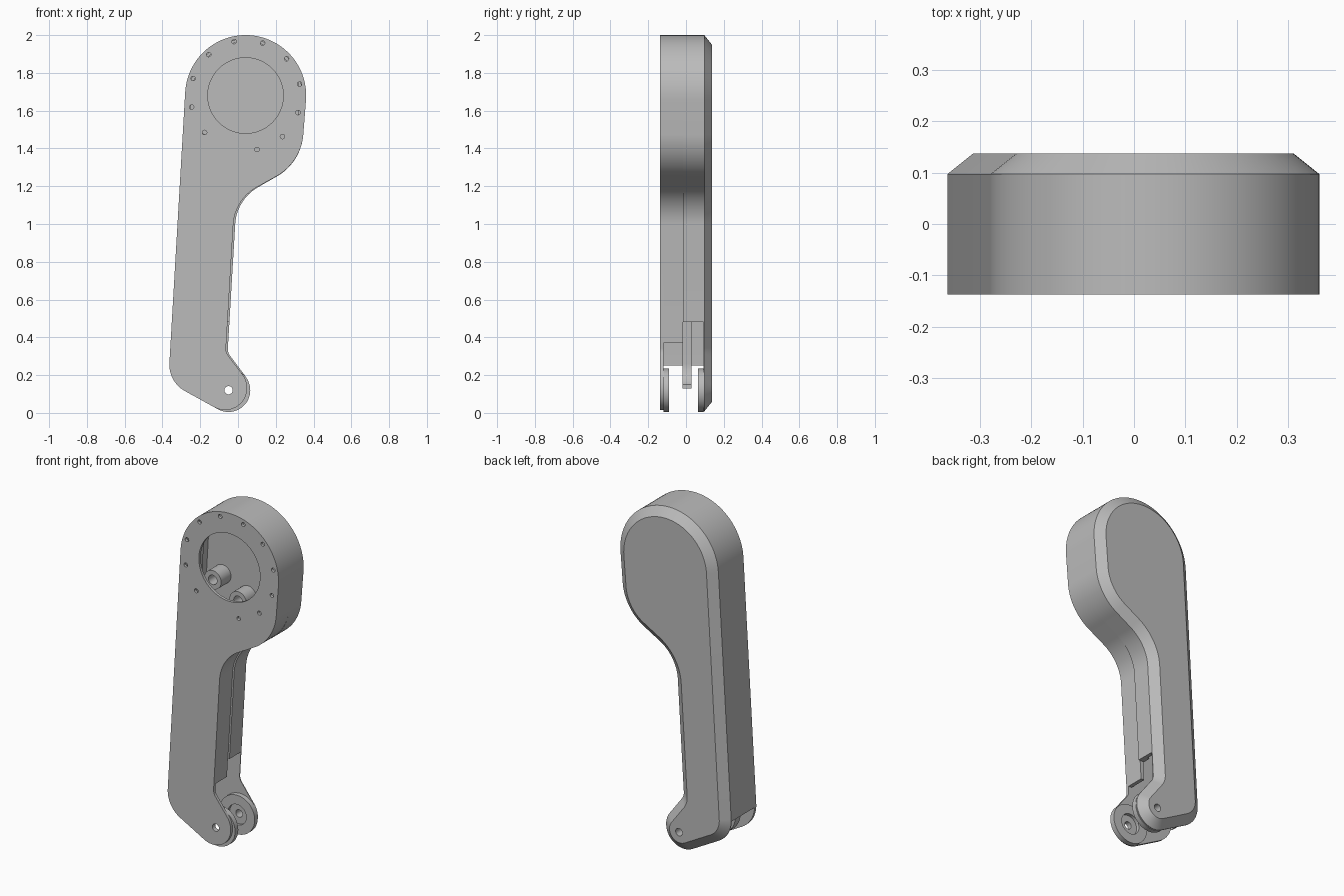
import bpy, bmesh, math
from mathutils import Vector

if "Cube" in bpy.data.objects:
    bpy.data.objects.remove(bpy.data.objects["Cube"])

grey = bpy.data.materials.new("plain_grey")
grey.use_nodes = True
grey.diffuse_color = (0.5, 0.5, 0.5, 1)
grey.node_tree.nodes["Principled BSDF"].inputs["Base Color"].default_value = (0.5, 0.5, 0.5, 1)

FRONT, BACK, SEAM = -0.137, 0.137, -0.015
IN_FRONT, IN_BACK = -0.12, 0.092
HUB = (0.04, 1.68)
PIVOT = (-0.05, 0.12)

# Corners of the arm (x, z, fillet radius), clockwise from the top left
CORNERS = [(-0.262, 2.0, 0.32), (0.387, 2.0, 0.32), (0.334, 1.325, 0.28),
           (-0.007, 1.13, 0.24), (-0.055, 0.32, 0.06),
           (0.363, -0.239, 0.117), (-0.369, 0.164, 0.16)]


def outline(inset, arm_shift=0.0):
    """Rounded outline moved inwards; arm_shift narrows the arm's inner edge."""
    pts = [Vector((x - (arm_shift if i in (3, 4) else 0), z)) for i, (x, z, r) in enumerate(CORNERS)]
    result = []
    for i, p in enumerate(pts):
        d1 = (p - pts[i - 1]).normalized()
        d2 = (pts[(i + 1) % len(pts)] - p).normalized()
        n1, n2 = Vector((d1.y, -d1.x)), Vector((d2.y, -d2.x))
        corner = p + (n1 + n2) * inset / (1 + n1.dot(n2))
        convex = d1.x * d2.y - d1.y * d2.x < 0
        r = max(CORNERS[i][2] + (-inset if convex else inset), 0.005)
        turn = d1.angle(d2)
        start = corner - d1 * r * math.tan(turn / 2)
        side = n1 if convex else -n1
        steps = 24
        for k in range(steps + 1):
            a = turn * k / steps
            result.append(start + side * r * (1 - math.cos(a)) + d1 * r * math.sin(a))
    return result


def circle(centre, radius, sides):
    angles = [2 * math.pi * k / sides for k in range(sides)]
    return [Vector((centre[0] + radius * math.cos(a), centre[1] + radius * math.sin(a))) for a in angles]


def add_loop(bm, points, y):
    return [bm.verts.new((p.x, y, p.y)) for p in points]


def bridge(bm, a, b):
    for i in range(len(a)):
        j = (i + 1) % len(a)
        bm.faces.new((a[i], a[j], b[j], b[i]))


def finish(name, bm):
    bmesh.ops.recalc_face_normals(bm, faces=bm.faces)
    if bm.calc_volume(signed=True) < 0:
        bmesh.ops.reverse_faces(bm, faces=bm.faces)
    mesh = bpy.data.meshes.new(name)
    bm.to_mesh(mesh)
    bm.free()
    mesh.materials.append(grey)
    obj = bpy.data.objects.new(name, mesh)
    bpy.context.collection.objects.link(obj)
    return obj


def slab(name, layers, holes):
    """Plate through (y, inset, arm_shift) layers, with round holes (centre, radius, sides)."""
    bm = bmesh.new()
    loops = [add_loop(bm, outline(inset, shift), y) for y, inset, shift in layers]
    for a, b in zip(loops, loops[1:]):
        bridge(bm, a, b)
    ends = [[loops[0]], [loops[-1]]]
    for hole in holes:
        rims = [add_loop(bm, circle(*hole), layers[k][0]) for k in (0, -1)]
        bridge(bm, *rims)
        ends[0].append(rims[0])
        ends[1].append(rims[1])
    for end in ends:
        edges = [bm.edges.get((l[i - 1], l[i])) for l in end for i in range(len(l))]
        bmesh.ops.triangle_fill(bm, edges=edges, use_beauty=True, normal=(0, 1, 0))
    return finish(name, bm)


def closed_ring(name, sections):
    """Join equal loops, given as (points, y), into a closed band."""
    bm = bmesh.new()
    loops = [add_loop(bm, points, y) for points, y in sections]
    for i, loop in enumerate(loops):
        bridge(bm, loops[i - 1], loop)
    return finish(name, bm)


def band(name, y0, y1, outer, inner, shift):
    a, b = outline(outer, shift), outline(inner, shift)
    return closed_ring(name, [(a, y0), (a, y1), (b, y1), (b, y0)])


def lathe(name, centre, profile):
    return closed_ring(name, [(circle(centre, r, 48), y) for r, y in profile])


def cut_box(obj, lo, hi):
    bm = bmesh.new()
    bmesh.ops.create_cube(bm, size=1)
    for v in bm.verts:
        v.co = [(a + b) / 2 + c * (b - a) for a, b, c in zip(lo, hi, v.co)]
    cutter = finish("cutter", bm)
    cutter.hide_render = True
    bpy.context.view_layer.objects.active = obj
    mod = obj.modifiers.new("cut", "BOOLEAN")
    mod.operation, mod.solver, mod.object = "DIFFERENCE", "EXACT", cutter
    bpy.ops.object.modifier_apply(modifier=mod.name)
    bpy.data.objects.remove(cutter)


parts = []

# Front plate with the large opening, screw holes and pivot hole
pivot_hole = (PIVOT, 0.022, 24)
holes = [(HUB, 0.2, 96), pivot_hole]
for k in range(12):
    if k != 6:
        a = math.radians(72 + 30 * k)
        holes.append(((HUB[0] + 0.292 * math.cos(a), HUB[1] + 0.292 * math.sin(a)), 0.012, 16))
parts.append(slab("front_plate", [(FRONT, 0, 0.01), (IN_FRONT, 0, 0.01)], holes))

# Back cover with its chamfered rim
parts.append(slab("back_cover", [(IN_BACK, 0, 0), (0.097, 0, 0), (BACK, 0.05, 0)], [pivot_hole]))

# Side walls of both half shells, opened at the fork
for name, y0, y1, shift, notch in (("front_wall", IN_FRONT, SEAM, 0.01, 0.37),
                                   ("back_wall", SEAM, IN_BACK, 0, 0.48)):
    wall = band(name, y0, y1, 0, 0.022, shift)
    cut_box(wall, (-1, -1, -1), (1, 1, 0.25))
    cut_box(wall, (-0.2, -1, -1), (1, 1, notch))
    parts.append(wall)

# Overlapping lip inside the seam
lip = band("seam_lip", -0.018, 0.03, 0.018, 0.036, 0)
cut_box(lip, (-0.27, -1, -1), (1, 1, 0.48))
parts.append(lip)

# Pivot bosses on the inner faces of the fork, each with a recessed seat
for name, base, tip in (("front_pivot_boss", IN_FRONT, -0.09), ("back_pivot_boss", IN_BACK, 0.063)):
    seat = base + (tip - base) * 0.35
    parts.append(lathe(name, PIVOT, [(0.022, base), (0.115, base), (0.115, tip),
                                     (0.06, tip), (0.06, seat), (0.022, seat)]))

# Screw posts standing on the back cover
for side, spot in (("right", (-0.165, 1.5)), ("left", (0.0, 1.42))):
    parts.append(lathe(side + "_screw_post", spot, [(0.028, IN_BACK), (0.055, IN_BACK),
                                                    (0.055, 0.0), (0.028, 0.0)]))

# Smooth the curved sides and keep the edges sharp
bpy.ops.object.select_all(action="DESELECT")
for part in parts:
    part.select_set(True)
bpy.context.view_layer.objects.active = parts[0]
bpy.ops.object.shade_smooth_by_angle(angle=math.radians(30))
